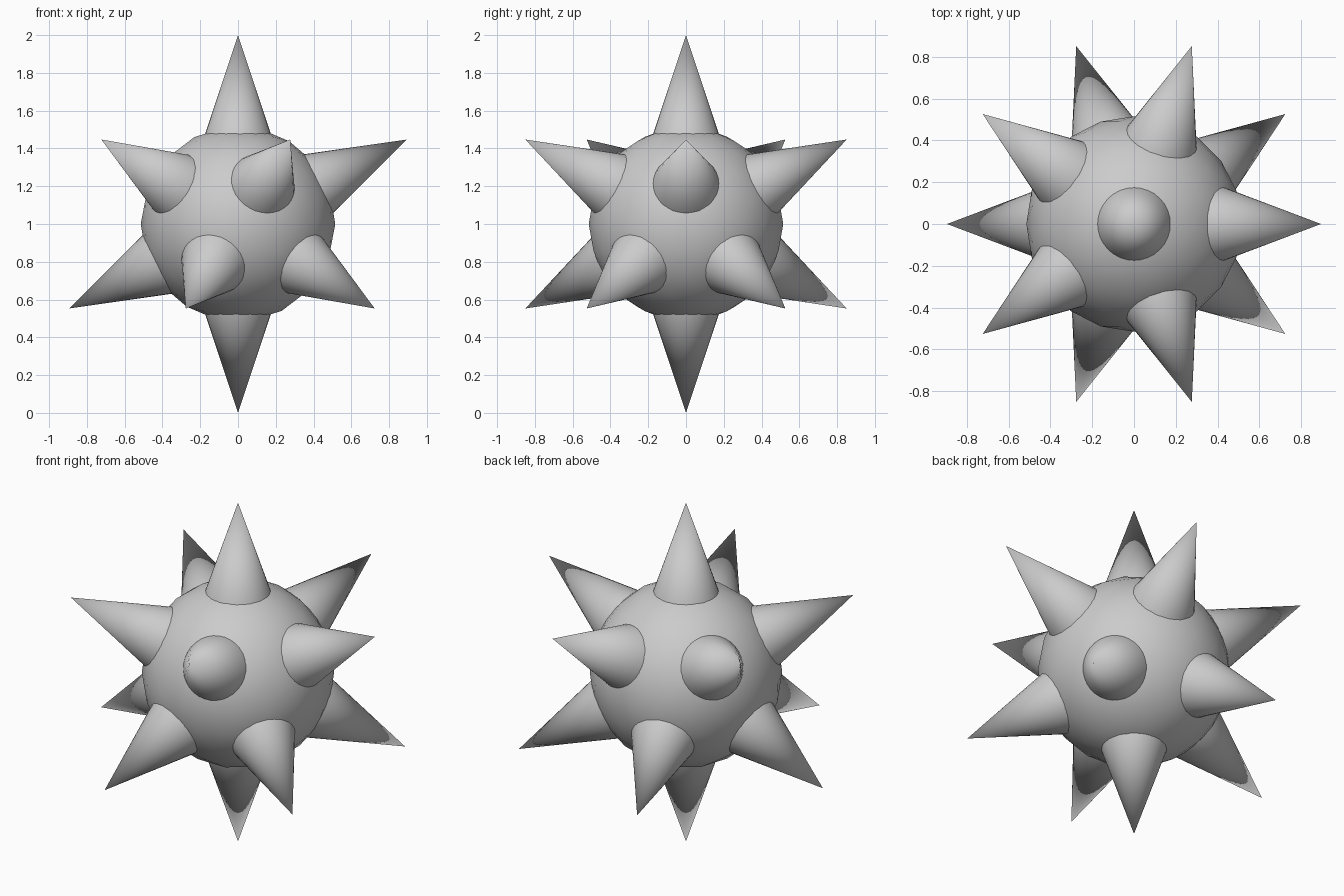
import bpy, math
from mathutils import Vector

if "Cube" in bpy.data.objects:
    bpy.data.objects.remove(bpy.data.objects["Cube"])

CENTER = Vector((0, 0, 1))
BODY_R = 0.515
TIP, BASE, BASE_R = 1.0, 0.46, 0.18

# Round body
bpy.ops.mesh.primitive_ico_sphere_add(subdivisions=3, radius=BODY_R, location=CENTER)
body = bpy.context.object
body.name = "body"
bpy.ops.object.shade_smooth()


def spike(direction, name):
    """Cone pointing outwards along direction, base sunk into the body."""
    bpy.ops.mesh.primitive_cone_add(
        vertices=32, radius1=BASE_R, radius2=0, depth=TIP - BASE,
        location=CENTER + direction * (TIP + BASE) / 2,
        rotation=direction.to_track_quat('Z', 'Y').to_euler())
    obj = bpy.context.object
    obj.name = name
    bpy.ops.object.shade_smooth_by_angle(angle=math.radians(30))


# Spikes on the twelve corners of an icosahedron: two poles and two rings of five
spike(Vector((0, 0, 1)), "spike_top")
spike(Vector((0, 0, -1)), "spike_bottom")
h, r = 1 / math.sqrt(5), 2 / math.sqrt(5)
for i in range(5):
    a = i * math.tau / 5
    d = Vector((r * math.cos(a), r * math.sin(a), h))
    spike(d, f"spike_upper_{i + 1}")
    spike(-d, f"spike_lower_{i + 1}")
